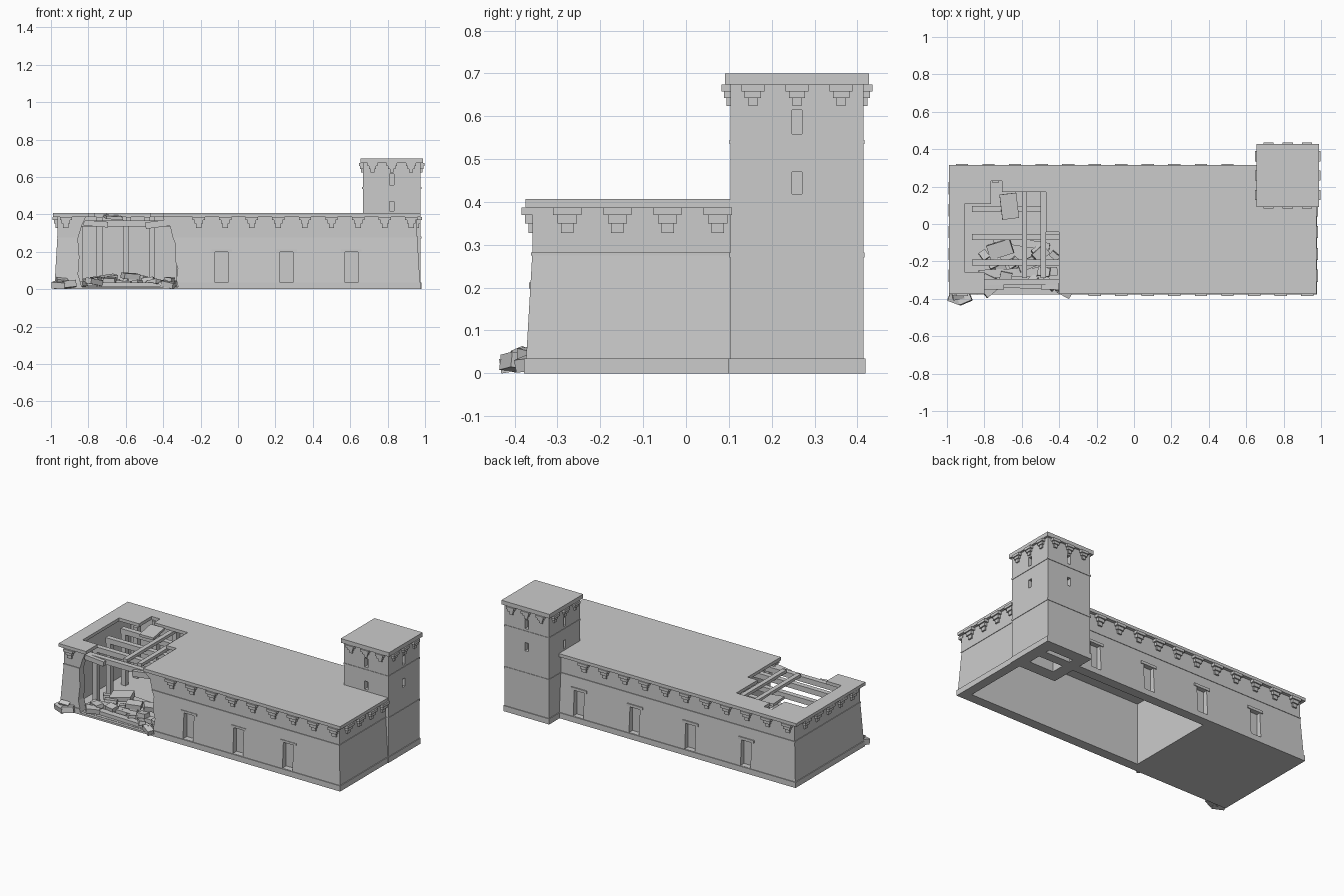
import bpy, bmesh, random
from mathutils import Matrix, Vector, Euler

random.seed(4)
stone = bpy.data.materials.new("plain_grey_stone")
stone.diffuse_color = (0.6, 0.6, 0.6, 1)


def finish(name, bm):
    bmesh.ops.recalc_face_normals(bm, faces=bm.faces)
    me = bpy.data.meshes.new(name)
    bm.to_mesh(me)
    bm.free()
    me.materials.append(stone)
    ob = bpy.data.objects.new(name, me)
    bpy.context.collection.objects.link(ob)
    return ob


def add_box(bm, c, s, rot=(0, 0, 0)):
    m = Matrix.Translation(c) @ Euler(rot).to_matrix().to_4x4() @ Matrix.Diagonal((*s, 1))
    return bmesh.ops.create_cube(bm, size=1, matrix=m)["verts"]


def span(bm, x0, x1, y0, y1, z0, z1):
    add_box(bm, ((x0 + x1) / 2, (y0 + y1) / 2, (z0 + z1) / 2), (x1 - x0, y1 - y0, z1 - z0))


def boxes(name, spans):
    bm = bmesh.new()
    for s in spans:
        span(bm, *s)
    return finish(name, bm)


def loft(name, rect, rings):
    """Stack rectangles, each ring given as (inset, height)."""
    x0, x1, y0, y1 = rect
    bm = bmesh.new()
    prev = None
    for i, z in rings:
        cur = [bm.verts.new(p) for p in ((x0 + i, y0 + i, z), (x1 - i, y0 + i, z),
                                         (x1 - i, y1 - i, z), (x0 + i, y1 - i, z))]
        if prev:
            for k in range(4):
                n = (k + 1) % 4
                bm.faces.new((prev[k], prev[n], cur[n], cur[k]))
        else:
            bm.faces.new(cur[::-1])
        prev = cur
    bm.faces.new(prev)
    return finish(name, bm)


def extrude_poly(name, pts, vec):
    bm = bmesh.new()
    f = bm.faces.new([bm.verts.new(p) for p in pts])
    r = bmesh.ops.extrude_face_region(bm, geom=[f])
    bmesh.ops.translate(bm, vec=vec, verts=[v for v in r["geom"] if isinstance(v, bmesh.types.BMVert)])
    return finish(name, bm)


def cut(ob, cutter):
    cutter.hide_render = True
    mod = ob.modifiers.new("cut", "BOOLEAN")
    mod.operation, mod.solver, mod.object = "DIFFERENCE", "EXACT", cutter
    bpy.context.view_layer.objects.active = ob
    bpy.ops.object.modifier_apply(modifier=mod.name)
    bpy.data.objects.remove(cutter, do_unlink=True)


def corbel(bm, p, n, tiers):
    """Stepped bracket at wall point p, facing n; tiers are (width, reach, z0, z1)."""
    n = Vector(n)
    for w, d, z0, z1 in tiers:
        c = Vector((p[0], p[1], (z0 + z1) / 2)) + n * (d / 2 - 0.005)
        add_box(bm, c, (w if n.x == 0 else d + 0.01, w if n.y == 0 else d + 0.01, z1 - z0))


# Main walls: plinth, battered lower wall, string course, upper wall
hall = loft("hall_walls", (-0.985, 0.978, -0.378, 0.315),
            [(0, 0), (0, 0.035), (0.005, 0.035), (0.019, 0.275), (0.016, 0.275),
             (0.016, 0.282), (0.02, 0.282), (0.02, 0.387)])
cut(hall, boxes("hall_void", [(-0.925, 0.92, -0.315, 0.255, -0.02, 0.40)]))
front_doors = (-0.088, 0.26, 0.606)
back_doors = (0.535, 0.146, -0.243, -0.632)
cut(hall, boxes("door_cutters",
                [(x - 0.035, x + 0.035, -0.42, -0.335, 0.037, 0.198) for x in front_doors] +
                [(x - 0.035, x + 0.035, 0.275, 0.36, 0.037, 0.198) for x in back_doors]))

# Collapsed stretch of the front wall
edge = [(-0.835, 0.012), (-0.855, 0.08), (-0.848, 0.17), (-0.856, 0.27), (-0.835, 0.34), (-0.80, 0.42),
        (-0.41, 0.42), (-0.40, 0.375), (-0.365, 0.345), (-0.35, 0.28), (-0.335, 0.24),
        (-0.338, 0.16), (-0.322, 0.11), (-0.33, 0.05), (-0.32, 0.012)]
cut(hall, extrude_poly("break_cutter", [(x, -0.45, z) for x, z in edge], (0, 0.17, 0)))
boxes("back_door_lintels", [(x - 0.055, x + 0.055, 0.29, 0.306, 0.198, 0.215) for x in back_doors])
boxes("front_door_lintels", [(x - 0.055, x + 0.055, -0.366, -0.35, 0.198, 0.212) for x in front_doors])
boxes("partition_wall", [(-0.33, -0.29, -0.33, 0.27, 0, 0.387)])
boxes("ruined_room_floor", [(-0.95, -0.30, -0.36, 0.29, 0, 0.014)])

# Roof slab with the stepped hole
roof = [(-0.99, -0.374), (-0.80, -0.374), (-0.80, -0.257), (-0.905, -0.257), (-0.905, 0.107),
        (-0.765, 0.107), (-0.765, 0.23), (-0.705, 0.23), (-0.705, 0.17), (-0.47, 0.17),
        (-0.47, -0.043), (-0.40, -0.043), (-0.40, -0.374), (0.975, -0.374), (0.975, 0.315), (-0.99, 0.315)]
extrude_poly("roof_slab", [(x, y, 0.387) for x, y in roof], (0, 0, 0.02))

# Corbels under the roof
T = [(0.066, 0.026, 0.370, 0.387), (0.045, 0.018, 0.350, 0.370), (0.029, 0.010, 0.328, 0.350)]
bm = bmesh.new()
for k in range(14):
    x = -0.92 + 0.142 * k
    if k == 0 or k > 4:
        corbel(bm, (x, -0.358), (0, -1, 0), T)
    if x < 0.6:
        corbel(bm, (x, 0.295), (0, 1, 0), T)
for k in range(5):
    y = -0.277 + 0.117 * k
    corbel(bm, (-0.965, y), (-1, 0, 0), T)
    if k < 4:
        corbel(bm, (0.958, y), (1, 0, 0), T)
finish("roof_corbels", bm)

# Tower with plinth and string courses
tower = loft("tower", (0.662, 0.982, 0.099, 0.419),
             [(0, 0), (0, 0.035), (0.005, 0.035), (0.005, 0.27), (0.002, 0.27), (0.002, 0.282),
              (0.005, 0.282), (0.005, 0.535), (0.002, 0.535), (0.002, 0.545), (0.005, 0.545), (0.005, 0.676)])
cx, cy = 0.822, 0.259
slits = []
for z0, z1 in ((0.418, 0.47), (0.558, 0.615)):
    for s in (-1, 1):
        a, b = sorted((s * 0.125, s * 0.2))
        slits += [(cx - 0.012, cx + 0.012, cy + a, cy + b, z0, z1),
                  (cx + a, cx + b, cy - 0.012, cy + 0.012, z0, z1)]
cut(tower, boxes("slit_cutters", slits))
cut(tower, boxes("tower_void", [(cx - 0.085, cx + 0.085, cy - 0.085, cy + 0.085, -0.02, 0.66)]))
boxes("tower_cap", [(cx - 0.168, cx + 0.168, cy - 0.168, cy + 0.168, 0.674, 0.70)])
T = [(0.054, 0.021, 0.658, 0.674), (0.038, 0.015, 0.643, 0.658), (0.021, 0.009, 0.624, 0.643)]
bm = bmesh.new()
for o in (-0.103, 0, 0.103):
    for s in (-1, 1):
        corbel(bm, (cx + o, cy + s * 0.155), (0, s, 0), T)
        corbel(bm, (cx + s * 0.155, cy + o), (s, 0, 0), T)
finish("tower_corbels", bm)

# Exposed timbers: beams, joists and posts
rows = (0.08, -0.07, -0.205, -0.31)
boxes("roof_beams", [(-0.865, -0.32, y - 0.016, y + 0.016, 0.335, 0.368) for y in rows])
boxes("roof_joists", [(x - 0.014, x + 0.014, -0.29, 0.26, 0.366, 0.385) for x in (-0.585, -0.485)])
boxes("wall_posts", [(-0.862, -0.83, y - 0.016, y + 0.016, 0.01, 0.335) for y in rows[:3] + (0.2,)] +
      [(x - 0.016, x + 0.016, 0.22, 0.256, 0.01, 0.387) for x in (-0.74, -0.6, -0.46)])
bm = bmesh.new()
add_box(bm, (-0.76, -0.335, 0.35), (0.13, 0.03, 0.03), (0, 0.08, 0))
add_box(bm, (-0.43, -0.335, 0.348), (0.13, 0.03, 0.035), (0, -0.13, 0))
finish("broken_lintels", bm)

# Fallen roof slabs and boards
bm = bmesh.new()
add_box(bm, (-0.667, 0.095, 0.385), (0.09, 0.135, 0.016), (0.06, 0.05, 0.12))
add_box(bm, (-0.715, -0.135, 0.055), (0.13, 0.08, 0.03), (0.1, -0.15, 0.3))
add_box(bm, (-0.575, -0.215, 0.07), (0.09, 0.055, 0.03), (0.1, 0.06, 0.4))
add_box(bm, (-0.50, -0.16, 0.055), (0.08, 0.06, 0.03), (0.15, 0.2, 0.75))
add_box(bm, (-0.62, -0.26, 0.03), (0.42, 0.045, 0.03), (0, 0.03, 0.04))
add_box(bm, (-0.56, -0.325, 0.024), (0.36, 0.04, 0.024), (0, 0, -0.03))
add_box(bm, (-0.60, -0.10, 0.03), (0.30, 0.04, 0.03), (0, -0.04, -0.15))
finish("fallen_slabs", bm)

# Loose stone blocks along the break and at the left corner
bm = bmesh.new()
for k in range(18):
    x = -0.83 + 0.029 * k
    add_box(bm, (x, random.uniform(-0.35, -0.12), random.uniform(0.025, 0.05)),
            (random.uniform(0.04, 0.08), random.uniform(0.03, 0.05), 0.026),
            [random.uniform(-a, a) for a in (0.2, 0.2, 1.2)])
add_box(bm, (-0.77, -0.35, 0.04), (0.08, 0.05, 0.03), (0.1, 0.15, 0.7))
add_box(bm, (-0.37, -0.365, 0.025), (0.07, 0.04, 0.03), (0.1, 0.2, -0.5))
add_box(bm, (-0.955, -0.40, 0.022), (0.075, 0.045, 0.034), (0.15, 0.06, -0.35))
add_box(bm, (-0.905, -0.40, 0.026), (0.07, 0.045, 0.036), (-0.15, -0.1, 0.4))
add_box(bm, (-0.94, -0.386, 0.045), (0.06, 0.03, 0.022), (0.4, 0.1, 0.2))
finish("loose_blocks", bm)
